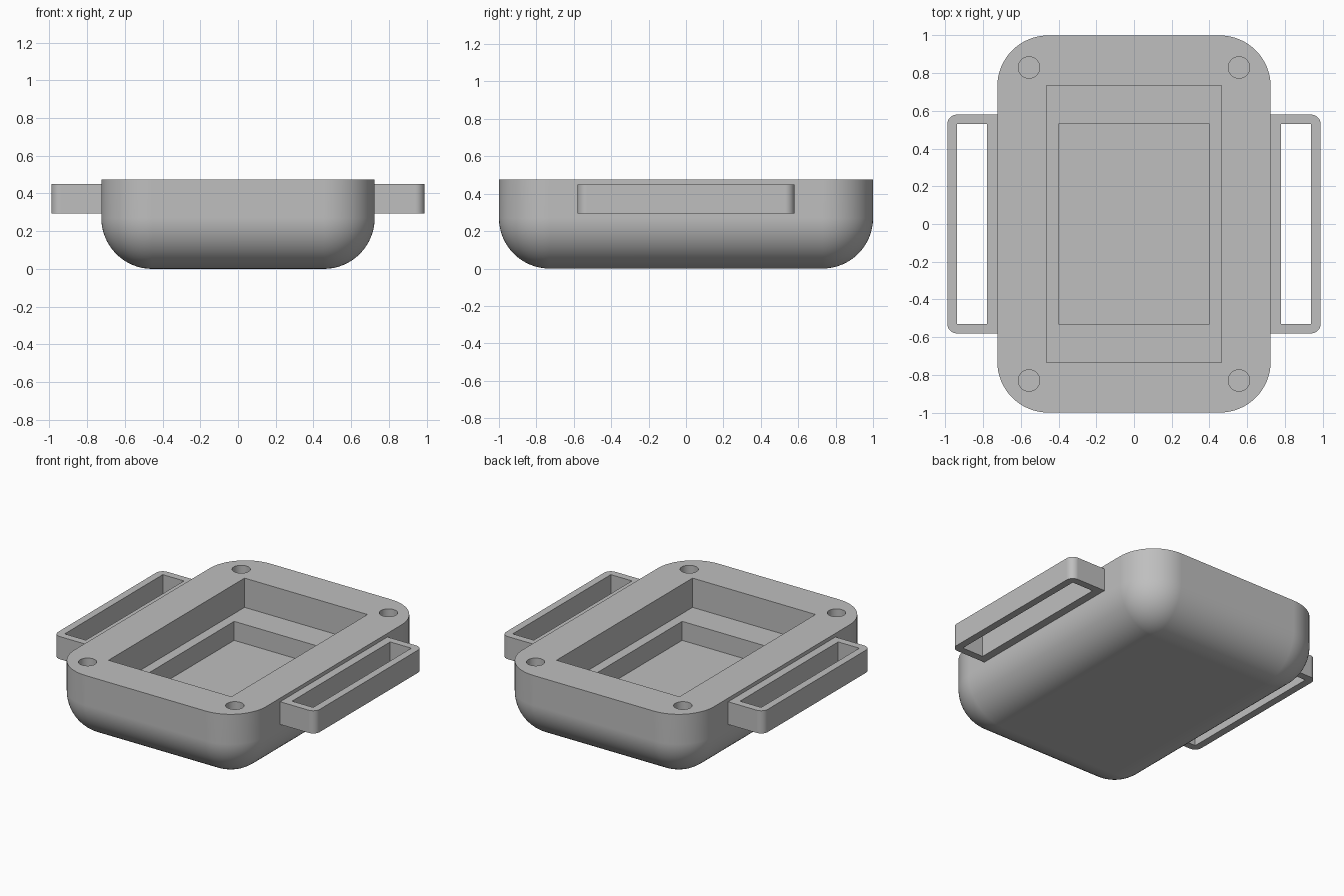
import bpy, bmesh, math

if "Cube" in bpy.data.objects:
    bpy.data.objects.remove(bpy.data.objects["Cube"], do_unlink=True)

TOP = 0.475
R = 0.27          # corner and bottom rounding of the case
HX, HY = 0.725, 1.0

grey = bpy.data.materials.new("grey_plastic")
grey.use_nodes = True
colour = (0.52, 0.52, 0.52, 1)
grey.diffuse_color = colour
grey.node_tree.nodes["Principled BSDF"].inputs["Base Color"].default_value = colour


def rounded_ring(cx, cy, hx, hy, r, seg):
    """Counter-clockwise rounded rectangle around (cx, cy)."""
    points = []
    for quarter, (sx, sy) in enumerate([(1, 1), (-1, 1), (-1, -1), (1, -1)]):
        for i in range(seg + 1):
            a = math.radians(90) * (quarter + i / seg)
            points.append((cx + sx * (hx - r) + r * math.cos(a),
                           cy + sy * (hy - r) + r * math.sin(a)))
    return points


def loft(name, layers):
    """Closed solid through (ring, z) layers listed from bottom to top."""
    bm = bmesh.new()
    rings = [[bm.verts.new((x, y, z)) for x, y in ring] for ring, z in layers]
    for low, high in zip(rings, rings[1:]):
        for i in range(len(low)):
            j = (i + 1) % len(low)
            bm.faces.new((low[i], low[j], high[j], high[i]))
    bm.faces.new(rings[0][::-1])
    bm.faces.new(rings[-1])
    bmesh.ops.remove_doubles(bm, verts=bm.verts, dist=1e-5)
    bmesh.ops.recalc_face_normals(bm, faces=bm.faces)
    mesh = bpy.data.meshes.new(name)
    bm.to_mesh(mesh)
    bm.free()
    mesh.materials.append(grey)
    obj = bpy.data.objects.new(name, mesh)
    bpy.context.collection.objects.link(obj)
    return obj


def block(name, cx, cy, hx, hy, z0, z1, r=0.0, seg=1):
    ring = rounded_ring(cx, cy, hx, hy, r, seg)
    return loft(name, [(ring, z0), (ring, z1)])


def activate(obj):
    bpy.ops.object.select_all(action='DESELECT')
    obj.select_set(True)
    bpy.context.view_layer.objects.active = obj


def cut(obj, cutter):
    activate(obj)
    mod = obj.modifiers.new("cut", 'BOOLEAN')
    mod.operation = 'DIFFERENCE'
    mod.solver = 'EXACT'
    mod.object = cutter
    bpy.ops.object.modifier_apply(modifier=mod.name)
    bpy.data.objects.remove(cutter, do_unlink=True)


def finish(obj):
    activate(obj)
    bpy.ops.object.shade_smooth_by_angle(angle=math.radians(30))
    mod = obj.modifiers.new("flat_normals", 'WEIGHTED_NORMAL')
    mod.keep_sharp = True


# Case: straight walls above, rounded into a flat underside
SEG = 16
layers = []
for i in range(SEG + 1):
    a = math.radians(90) * i / SEG
    r = R * math.sin(a)
    ring = rounded_ring(0, 0, HX - R + r, HY - R + r, r, SEG)
    layers.append((ring, R - R * math.cos(a)))
layers.append((layers[-1][0], TOP))
case = loft("case", layers)

# Stepped pocket in the top
cut(case, block("upper_pocket", 0, 0, 0.465, 0.735, TOP - 0.2, TOP + 0.1))
cut(case, block("lower_pocket", 0, 0, 0.4, 0.53, TOP - 0.33, TOP + 0.1))

# Screw holes in the four corners
for sx in (-1, 1):
    for sy in (-1, 1):
        cut(case, block("screw_hole", sx * 0.557, sy * 0.83, 0.057, 0.057,
                        TOP - 0.2, TOP + 0.1, 0.057, 8))
finish(case)

# Strap loops on both sides
for side, sx in (("left", 1), ("right", -1)):
    # Rounded only at the outer end: the inner end is trimmed inside the wall
    loop = block(side + "_strap_loop", sx * 0.8, 0, 0.19, 0.58, 0.295, 0.45, 0.05, 8)
    cut(loop, block("trim", sx * 0.6, 0, 0.115, 0.7, 0.2, 0.6))
    cut(loop, block("slot", sx * 0.86, 0, 0.08, 0.53, 0.2, 0.6))
    finish(loop)
